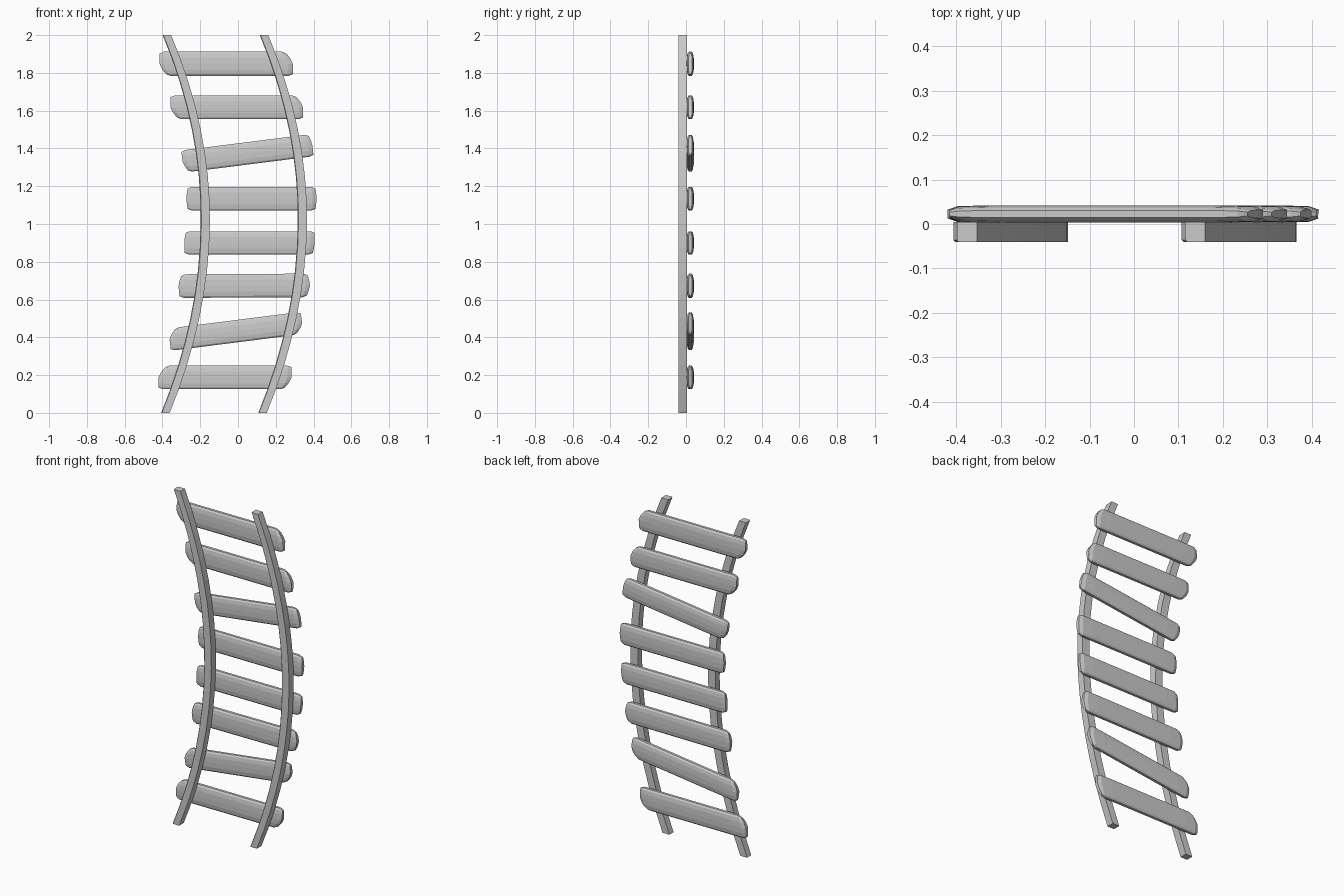
import bpy, bmesh
from math import cos, sin, radians

if "Cube" in bpy.data.objects:
    bpy.data.objects.remove(bpy.data.objects["Cube"])


def loft(name, rings):
    """Skin a list of equal-length closed rings and cap both ends."""
    bm = bmesh.new()
    vr = [[bm.verts.new(p) for p in r] for r in rings]
    n = len(vr[0])
    for a, b in zip(vr, vr[1:]):
        for i in range(n):
            j = (i + 1) % n
            bm.faces.new((a[i], a[j], b[j], b[i]))
    bm.faces.new(vr[0][::-1])
    bm.faces.new(vr[-1])
    bmesh.ops.recalc_face_normals(bm, faces=bm.faces)
    me = bpy.data.meshes.new(name)
    bm.to_mesh(me)
    bm.free()
    ob = bpy.data.objects.new(name, me)
    bpy.context.collection.objects.link(ob)
    return ob


# Side rails: two parallel bowed bars
def bow(z):
    return -0.173 - (0.199 if z < 1.03 else 0.216) * (z - 1.03) ** 2


def rail(name, dx):
    rings = []
    for i in range(17):
        z = 2 * i / 16
        x = bow(z) + dx
        w = 0.0245 - 0.002 * abs(z - 1)
        rings.append([(x - w, -0.036, z), (x - w + 0.004, -0.04, z),
                      (x + w, -0.04, z), (x + w, 0.004, z), (x - w, 0.004, z)])
    return loft(name, rings)


rail("left_rail", 0)
rail("right_rail", 0.514)

# Rungs: rounded planks with roughly cut ends
HALF = [(1, 0.4), (0.85, 0.75), (0.5, 0.95), (0, 1), (-0.5, 0.95), (-0.85, 0.75), (-1, 0.4)]
PROFILE = HALF + [(u, -v) for u, v in reversed(HALF)]


def rung(name, x0, x1, zc, h, tilt, cuts):
    """cuts: how far the top-left, bottom-left, top-right, bottom-right corners are cut back."""
    tl, bl, tr, br = cuts
    L = (x1 - x0) / 2
    a = radians(tilt)
    rings = []
    for side, inset, sz, sy in ((-1, 0, 0.86, 0.5), (-1, 0.022, 1, 0.9), (-1, 0.09, 1, 1),
                                (1, 0.09, 1, 1), (1, 0.022, 1, 0.9), (1, 0, 0.86, 0.5)):
        top, bot = (tl, bl) if side < 0 else (tr, br)
        ring = []
        for u, v in PROFILE:
            cut = (top if u > 0 else bot) * abs(u) ** 1.5
            x = side * (L - inset - cut)
            z = u * sz * h / 2
            ring.append(((x0 + x1) / 2 + x * cos(a) - z * sin(a),
                         0.0225 + v * sy * 0.0195,
                         zc + x * sin(a) + z * cos(a)))
        rings.append(ring)
    loft(name, rings)


S, B = 0.006, 0.035
RUNGS = [
    (-0.42, 0.283, 0.188, 0.125, 0, (B, 0, 0, B)),
    (-0.365, 0.342, 0.432, 0.118, 7.2, (B, 0, 0, B)),
    (-0.315, 0.381, 0.673, 0.125, 0.3, (0.015, 0.006, 0.012, 0.018)),
    (-0.284, 0.406, 0.900, 0.123, 0, (S, 0, 0, 0.01)),
    (-0.273, 0.416, 1.134, 0.126, 0, (S, S, S, S)),
    (-0.296, 0.396, 1.374, 0.118, 7.2, (0, 0.022, 0.012, 0)),
    (-0.357, 0.344, 1.618, 0.126, 0, (0, B, B, 0)),
    (-0.415, 0.29, 1.848, 0.128, 0, (0, B, B, 0)),
]
for i, r in enumerate(RUNGS):
    rung(f"rung_{i + 1}", *r)
